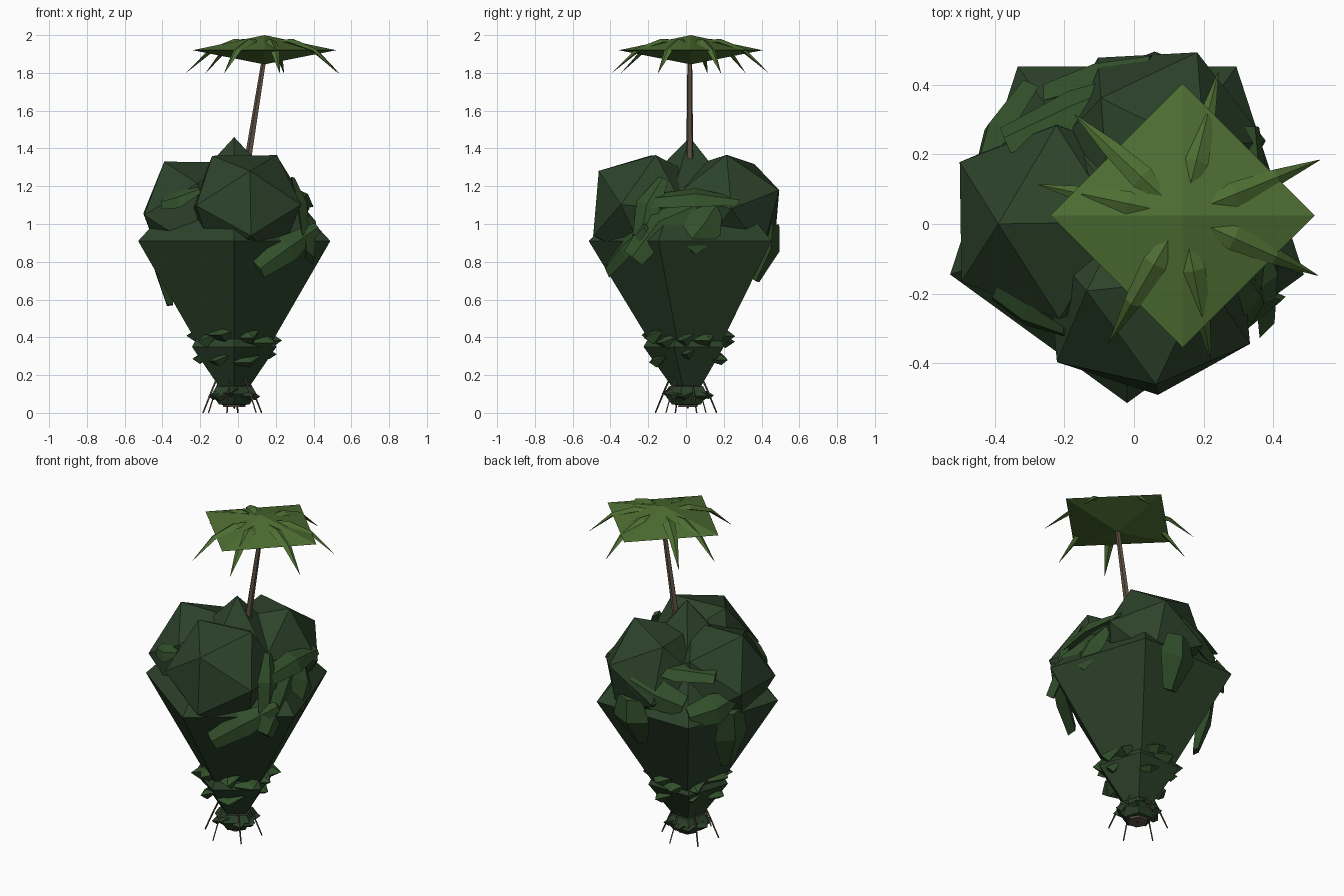
import bpy, bmesh, math, random
from mathutils import Vector

if "Cube" in bpy.data.objects:
    bpy.data.objects.remove(bpy.data.objects["Cube"])

random.seed(4)


def mat(name, rgb):
    m = bpy.data.materials.new(name)
    m.diffuse_color = (*rgb, 1)
    m.use_nodes = True
    m.node_tree.nodes["Principled BSDF"].inputs["Base Color"].default_value = m.diffuse_color
    return m


DARK = mat("dark_green", (0.025, 0.055, 0.023))
MID = mat("mid_green", (0.032, 0.08, 0.024))
LIGHT = mat("palm_green", (0.075, 0.155, 0.032))
BARK = mat("bark", (0.12, 0.085, 0.06))


def finish(bm, name, material):
    bmesh.ops.remove_doubles(bm, verts=bm.verts, dist=0.0004)
    bmesh.ops.recalc_face_normals(bm, faces=bm.faces)
    me = bpy.data.meshes.new(name)
    bm.to_mesh(me)
    bm.free()
    me.materials.append(material)
    ob = bpy.data.objects.new(name, me)
    bpy.context.collection.objects.link(ob)
    return ob


def lathe(name, centre, profile, sides, start, material):
    """Faceted solid of revolution from (radius, z) pairs."""
    bm = bmesh.new()
    rings = [[bm.verts.new((centre[0] + r * math.cos(start + math.tau * i / sides),
                            centre[1] + r * math.sin(start + math.tau * i / sides), z))
              for i in range(sides)] for r, z in profile]
    for a, b in zip(rings, rings[1:]):
        for i in range(sides):
            j = (i + 1) % sides
            bm.faces.new((a[i], a[j], b[j], b[i]))
    return finish(bm, name, material)


def sweep(bm, path, widths, thick=0.3, sides=4, normal=(0, 0, 1)):
    """Tapered blade along a path; thick is the thickness to width ratio."""
    pts = [Vector(p) for p in path]
    rings = []
    for k, p in enumerate(pts):
        d = (pts[min(k + 1, len(pts) - 1)] - pts[max(k - 1, 0)]).normalized()
        u = d.cross(Vector(normal)).normalized()
        v = u.cross(d)
        w = max(widths[k], 0.001)
        rings.append([bm.verts.new(p + u * w * math.cos(math.tau * i / sides)
                                   + v * w * thick * math.sin(math.tau * i / sides))
                      for i in range(sides)])
    for a, b in zip(rings, rings[1:]):
        for i in range(sides):
            j = (i + 1) % sides
            bm.faces.new((a[i], a[j], b[j], b[i]))
    bm.faces.new(rings[0][::-1])
    bm.faces.new(rings[-1])


def clump(name, centre, radius, axis, point):
    """Icosahedron with one corner along axis and a ring corner towards point."""
    c, a = Vector(centre), Vector(axis).normalized()
    u = Vector(point) - c
    u = (u - a * u.dot(a)).normalized()
    v = a.cross(u)
    bm = bmesh.new()
    for s, off in ((1, 0), (-1, math.pi / 5)):
        bm.verts.new(c + a * s * radius)
        for i in range(5):
            t = off + math.tau * i / 5
            bm.verts.new(c + radius * (a * s * 0.447 + (u * math.cos(t) + v * math.sin(t)) * 0.894))
    bmesh.ops.convex_hull(bm, input=bm.verts)
    return finish(bm, name, DARK)


def fringe(name, centre, z, radius, count, size, material):
    """Ring of short jagged leaves poking out of a bush."""
    bm = bmesh.new()
    for i in range(count):
        t = math.tau * (i + random.uniform(-0.25, 0.25)) / count
        o = Vector((math.cos(t), math.sin(t), 0))
        side = Vector((-o.y, o.x, 0)) * size * random.uniform(0.5, 1.0)
        p = Vector((*centre, z + random.uniform(-0.3, 0.3) * size)) + o * radius
        sweep(bm, [p - side - o * size * 0.4, p, p + side - o * size * 0.3 + Vector((0, 0, size * 0.4))],
              [0.2 * size, 0.5 * size, 0.1 * size], 0.7, 4)
    return finish(bm, name, material)


# Main bush: five-sided double cone with three faceted clumps
AXIS = (-0.02, 0.02)
DOWN = -math.pi / 2
lathe("bush_core", AXIS, [(0, 0.03), (0.535, 0.91), (0, 1.46)], 5, DOWN, DARK)
clump("front_clump", (0.04, -0.20, 1.085), 0.328, (0.07, -0.8, 0.6), (0.05, -0.2, 0.0))
clump("left_clump", (-0.22, 0.01, 1.05), 0.328, (-0.52, -0.03, 0.854), (0.3, 0.01, 1.33))
clump("back_clump", (0.06, 0.215, 1.08), 0.32, (0.45, 0, 0.9), (0.38, 0.24, 1.08))

# Lower bushes
lathe("lower_bush", (-0.02, 0.01), [(0, 0.02), (0.235, 0.35), (0.2, 0.41), (0, 0.5)], 5, DOWN, DARK)
fringe("lower_bush_leaves", (-0.02, 0.01), 0.39, 0.205, 10, 0.1, MID)
fringe("lower_bush_small_leaves", (-0.02, 0.01), 0.29, 0.185, 6, 0.08, MID)
lathe("base_bush", (-0.02, 0.01), [(0, 0.035), (0.085, 0.045), (0.125, 0.1), (0.1, 0.14), (0, 0.17)], 5, DOWN, DARK)
fringe("base_bush_leaves", (-0.02, 0.01), 0.095, 0.11, 8, 0.06, DARK)

# Leaf slabs lying on the main bush: path points, half width, facing direction
slabs = [
    ([(0.11, -0.41, 0.76), (0.26, -0.32, 0.87), (0.42, -0.21, 0.98)], 0.075, (0.5, -0.8, 0.3)),
    ([(0.36, -0.24, 0.9), (0.34, -0.2, 1.1), (0.29, -0.12, 1.24)], 0.07, (1, -0.3, 0.2)),
    ([(0.33, -0.2, 1.12), (0.35, 0.05, 1.14), (0.34, 0.28, 1.12)], 0.07, (0.7, 0, 0.7)),
    ([(0.38, -0.28, 0.82), (0.38, -0.14, 1.0), (0.33, 0.05, 1.09)], 0.09, (1, 0, 0.5)),
    ([(0.40, 0.0, 0.88), (0.37, 0.1, 1.0), (0.32, 0.16, 1.1)], 0.10, (1, 0.2, 0.4)),
    ([(-0.37, 0.24, 1.16), (-0.17, 0.33, 1.17), (0.03, 0.42, 1.2)], 0.065, (-0.2, 0.5, 0.9)),
    ([(-0.25, 0.38, 1.0), (-0.1, 0.43, 1.05), (0.05, 0.47, 1.12)], 0.09, (-0.2, 1, 0.4)),
    ([(-0.42, 0.16, 0.93), (-0.40, 0.13, 0.76), (-0.36, 0.11, 0.57)], 0.11, (-1, 0.4, 0)),
    ([(0.06, 0.46, 1.0), (0.06, 0.45, 0.87), (0.05, 0.37, 0.70)], 0.12, (0, 1, 0)),
    ([(-0.40, -0.20, 1.11), (-0.31, -0.26, 1.13), (-0.2, -0.31, 1.18)], 0.055, (-0.4, -0.7, 0.5)),
    ([(-0.3, 0.40, 0.95), (-0.39, 0.27, 0.98), (-0.44, 0.16, 1.02)], 0.09, (-0.8, 0.6, 0.4)),
]
bm = bmesh.new()
for path, w, n in slabs:
    sweep(bm, path, [0.7 * w, w, 0.4 * w], 0.4, 4, n)
finish(bm, "bush_leaf_slabs", MID)

# Palm trunk
bm = bmesh.new()
sweep(bm, [(-0.02, 0.02, 0.06), (0.03, 0.02, 1.0), (0.06, 0.02, 1.38), (0.14, 0.02, 1.88)],
      [0.05, 0.03, 0.019, 0.013], 1, 5, (0, 1, 0))
finish(bm, "palm_trunk", BARK)

# Palm crown: flat four-sided double pyramid with drooping fronds
CROWN = (0.14, 0.025)
lathe("palm_crown", CROWN, [(0, 1.845), (0.38, 1.92), (0, 2.0)], 4, 0, LIGHT)
bm = bmesh.new()
for deg in (22, 76, 137, 168, 240, 281, 336):
    c, s = math.cos(math.radians(deg)), math.sin(math.radians(deg))
    sweep(bm, [(CROWN[0] + r * c, CROWN[1] + r * s, z)
               for r, z in ((0.06, 1.97), (0.16, 1.962), (0.29, 1.918), (0.425, 1.80))],
          [0.008, 0.036, 0.024, 0.001], 0.5)
finish(bm, "palm_fronds", LIGHT)

# Thin prop roots and the trunk foot
bm = bmesh.new()
for i in range(6):
    t = math.radians(20 + 60 * i)
    sweep(bm, [(-0.03 + r * math.cos(t), r * math.sin(t), z) for r, z in ((0.07, 0.22), (0.115, 0.12), (0.165, 0.0))],
          [0.005, 0.005, 0.004], 1, 4)
finish(bm, "prop_roots", BARK)
lathe("trunk_foot", (-0.02, 0.01), [(0, 0.03), (0.06, 0.03), (0.05, 0.09), (0, 0.09)], 6, 0, BARK)
